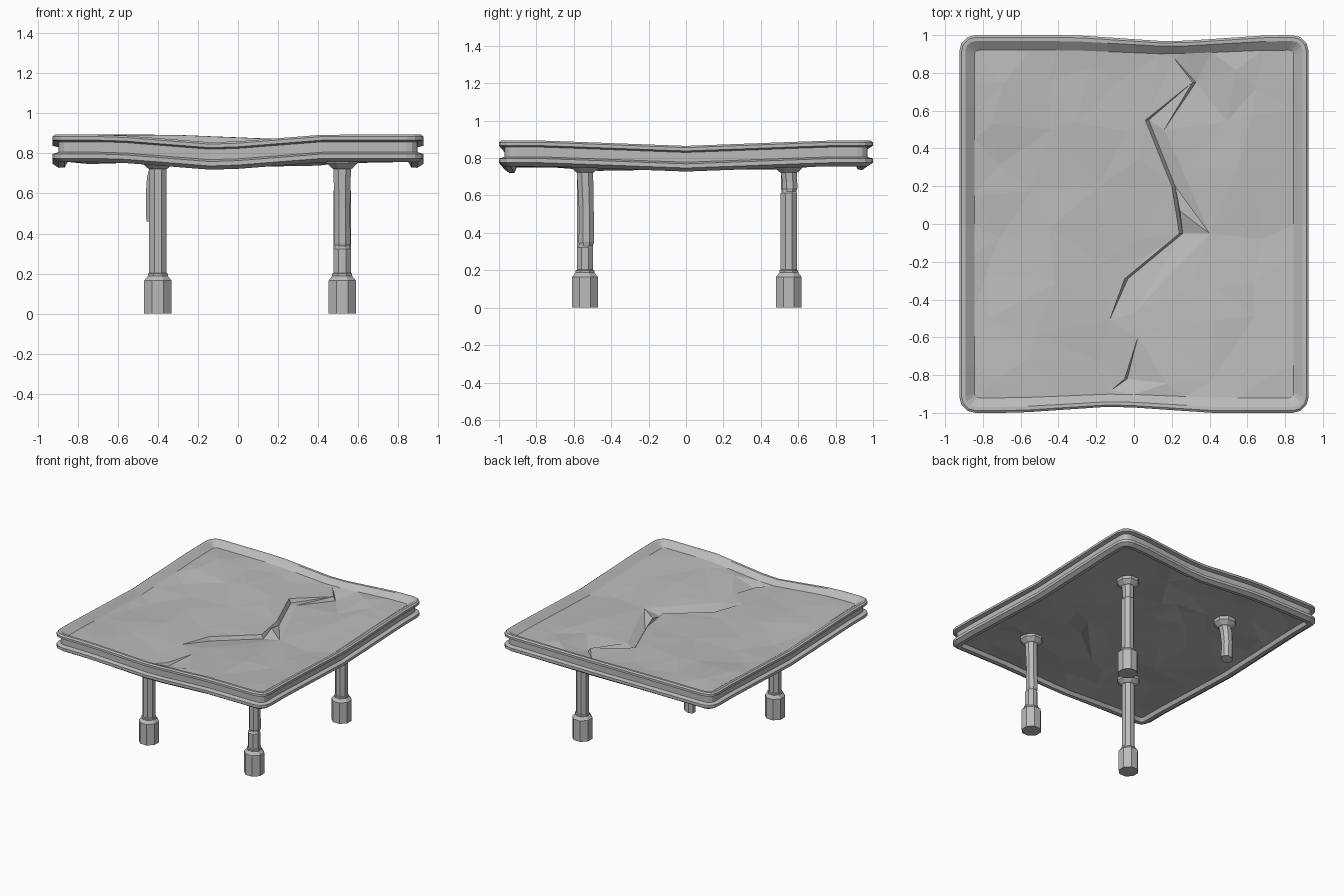
import bpy, bmesh, math, random
from mathutils import Vector
from mathutils.geometry import delaunay_2d_cdt

random.seed(7)
if "Cube" in bpy.data.objects:
    bpy.data.objects.remove(bpy.data.objects["Cube"])

grey = bpy.data.materials.new("weathered grey")
grey.use_nodes = True
colour = (0.5, 0.5, 0.5, 1)
grey.diffuse_color = colour
grey.node_tree.nodes["Principled BSDF"].inputs["Base Color"].default_value = colour


def finish(bm, name):
    bmesh.ops.remove_doubles(bm, verts=bm.verts, dist=0.0005)
    bmesh.ops.recalc_face_normals(bm, faces=bm.faces)
    mesh = bpy.data.meshes.new(name)
    bm.to_mesh(mesh)
    bm.free()
    mesh.materials.append(grey)
    obj = bpy.data.objects.new(name, mesh)
    bpy.context.collection.objects.link(obj)
    return obj


def loft(bm, rings):
    rows = [[bm.verts.new(p) for p in ring] for ring in rings]
    for a, b in zip(rows, rows[1:]):
        for i in range(len(a)):
            j = (i + 1) % len(a)
            bm.faces.new((a[i], a[j], b[j], b[i]))
    return rows


# Sag of the slab: a fold running front to back, and bowed sides
def fold(x, y):
    return max(0, 1 - abs(x - 0.05 - 0.15 * y) / 0.52)


def sag(x, y):
    across = fold(x, y) * (0.031 - 0.01 * y)
    along = 0.028 * max(0, 1 - abs(y) / 0.75) * min(1, abs(x) / 0.6)
    return -across - along


def warp(x, y, z):
    pull = 0.035 * fold(x, y) * max(0, abs(y) - 0.8) / 0.2
    return Vector((x, y - math.copysign(pull, y), z + sag(x, y)))


HX, HY, RADIUS, SIDE = 0.925, 1.0, 0.085, 12


def outline(inset, z):
    """Rounded rectangle, with points along the sides so that it can bend."""
    r = max(RADIUS - inset, 0.025)
    cx, cy = HX - inset - r, HY - inset - r
    corners = [(cx, cy), (-cx, cy), (-cx, -cy), (cx, -cy)]
    pts = []
    for q, (x, y) in enumerate(corners):
        for k in range(4):
            a = math.radians(90 * q + 30 * k)
            pts.append((x + r * math.cos(a), y + r * math.sin(a)))
        start, (nx, ny) = pts[-1], corners[(q + 1) % 4]
        a = math.radians(90 * q + 90)
        end = (nx + r * math.cos(a), ny + r * math.sin(a))
        for k in range(1, SIDE):
            t = k / SIDE
            pts.append((start[0] + (end[0] - start[0]) * t, start[1] + (end[1] - start[1]) * t))
    return [warp(x, y, z) for x, y in pts]


def crumpled_sheet(bm, border, base, amount, chains, keep_clear):
    """Fill a border with crumpled triangles; chains hold (x, y, drop) creases."""
    pts, edges = list(border), []
    for chain in chains:
        first = len(pts)
        pts += [Vector((x, y, base + sag(x, y) - drop)) for x, y, drop in chain]
        edges += [(i, i + 1) for i in range(first, len(pts) - 1)]
    creases = pts[len(border):]
    n = 7
    for i in range(n):
        for j in range(n):
            x = (i - (n - 1) / 2 + random.uniform(-0.35, 0.35)) * 0.235
            y = (j - (n - 1) / 2 + random.uniform(-0.35, 0.35)) * 0.255
            if all(math.hypot(x - p.x, y - p.y) > keep_clear for p in creases):
                pts.append(Vector((x, y, base + sag(x, y) + random.uniform(-amount, amount))))
    out, _, tris, origin, _, _ = delaunay_2d_cdt(
        [p.to_2d() for p in pts], edges, [list(range(len(border)))], 1, 1e-5)
    verts = []
    for p, src in zip(out, origin):
        z = pts[src[0]].z if src else base + sag(p.x, p.y)
        verts.append(bm.verts.new((p.x, p.y, z)))
    for t in tris:
        bm.faces.new([verts[i] for i in t])


# Table top: channel-shaped edge (inset, height), from the underside to the top
bm = bmesh.new()
edge_profile = [(0.075, 0.785), (0.06, 0.758), (0.03, 0.756), (0.0, 0.775), (0.0, 0.797),
                (0.03, 0.806), (0.03, 0.858), (0.0, 0.866), (0.0, 0.884), (0.012, 0.893),
                (0.032, 0.892), (0.08, 0.856)]
rings = [outline(i, z) for i, z in edge_profile]
loft(bm, rings)

# Cracks: a raised lip on the left, its foot just beside it, and a ramp up to the right
lip = [(0.21, 0.88), (0.31, 0.75), (0.06, 0.55), (0.20, 0.20), (0.24, -0.05),
       (-0.05, -0.29), (-0.13, -0.51)]
ramp = [(0.31, 0.75), (0.16, 0.50), (0.25, 0.30), (0.40, -0.05), (0.0, -0.47), (-0.13, -0.51)]
split = [(0.02, -0.60), (-0.05, -0.82), (-0.12, -0.88)]


def crease(path, drop, shift=0.0):
    last = len(path) - 1
    return [(x, y, drop) if k in (0, last) else (x + shift, y, drop + shift * 1.6)
            for k, (x, y) in enumerate(path)]


chains = [crease(lip, 0.0), crease(lip, 0.0, 0.018), crease(ramp, 0.004),
          crease(split, 0.0), crease(split, 0.0, 0.014)]
crumpled_sheet(bm, rings[-1], 0.856, 0.011, chains, 0.1)

# Underside follows the fold
under = [crease(lip, 0.006), crease(ramp, 0.016)]
crumpled_sheet(bm, rings[0], 0.782, 0.014, under, 0.1)
finish(bm, "table_top")


# Legs: octagonal sections as (height, radius, shift x, shift y)
def leg(name, x, y, sections):
    bm = bmesh.new()
    rings = []
    for z, r, dx, dy in sections:
        rings.append([(x + dx + r * math.cos(a), y + dy + r * math.sin(a), z)
                      for a in [math.radians(22.5 + 45 * k) for k in range(8)]])
    rows = loft(bm, rings)
    bm.faces.new(rows[0])
    bm.faces.new(rows[-1])
    return finish(bm, name)


foot = [(0, 0.074, 0, 0), (0.165, 0.074, 0, 0), (0.188, 0.054, 0, 0),
        (0.2, 0.054, 0, 0), (0.203, 0.047, 0, 0)]
capital = [(0.722, 0.047, 0, 0), (0.726, 0.055, 0, 0), (0.752, 0.084, 0, 0), (0.785, 0.084, 0, 0)]


def cracked(z, dx, dy):
    """A shaft snapped at one height and slightly out of line above it."""
    return [(z - 0.008, 0.047, 0, 0), (z, 0.04, dx / 2, dy / 2), (z + 0.008, 0.04, dx, dy),
            (z + 0.02, 0.044, dx, dy), ((z + 0.72) / 2, 0.043, dx, dy)]


leg("front_right_leg", -0.40, -0.54, foot + capital)
leg("front_left_leg", 0.52, -0.54, foot + cracked(0.33, 0.0, 0.007) + capital)
leg("back_left_leg", 0.52, 0.55, foot + cracked(0.62, 0.0, 0.005) + capital)

# Broken leg: a leaning stub with a slanted, torn end
stub = leg("back_right_leg_stub", -0.40, 0.55,
           [(0.465, 0.043, -0.018, 0.0), (0.6, 0.043, -0.02, 0.0), (0.68, 0.046, -0.012, 0)] + capital)
for v in stub.data.vertices:
    if v.co.z < 0.5:
        v.co.z += 0.25 * (v.co.x + 0.42) + random.uniform(-0.006, 0.006)
